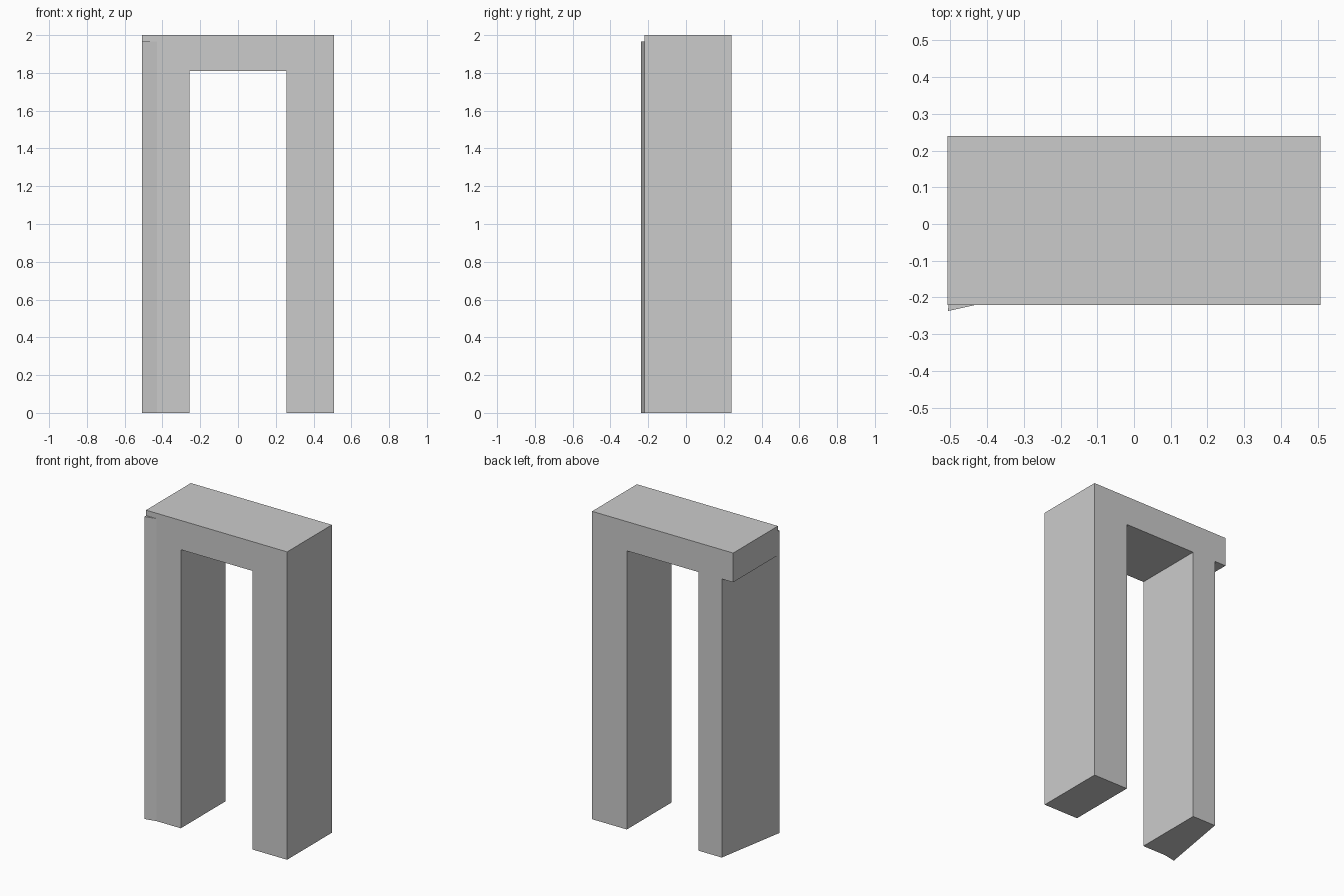
import bpy, bmesh
from mathutils import Vector

cube = bpy.data.objects.get("Cube")
if cube:
    bpy.data.objects.remove(cube, do_unlink=True)

FRONT, BACK = -0.22, 0.24
OUTER, INNER = 0.507, 0.257
LINTEL_Z, TOP = 1.81, 2.0

grey = bpy.data.materials.new("plain_grey")
grey.use_nodes = True
grey.diffuse_color = (0.6, 0.6, 0.6, 1)
grey.node_tree.nodes["Principled BSDF"].inputs["Base Color"].default_value = grey.diffuse_color


def prism(name, outline, direction):
    """Extrude a flat closed outline along a direction."""
    bm = bmesh.new()
    face = bm.faces.new([bm.verts.new(p) for p in outline])
    new = bmesh.ops.extrude_face_region(bm, geom=[face], use_keep_orig=True)["geom"]
    moved = [v for v in new if isinstance(v, bmesh.types.BMVert)]
    bmesh.ops.translate(bm, verts=moved, vec=Vector(direction))
    bmesh.ops.recalc_face_normals(bm, faces=bm.faces)
    mesh = bpy.data.meshes.new(name)
    bm.to_mesh(mesh)
    bm.free()
    mesh.materials.append(grey)
    obj = bpy.data.objects.new(name, mesh)
    bpy.context.collection.objects.link(obj)
    return obj


# Lintel and straight left post as one inverted L
profile = [(-OUTER, TOP), (-OUTER, LINTEL_Z), (INNER, LINTEL_Z),
           (INNER, 0), (OUTER, 0), (OUTER, TOP)]
prism("lintel_and_left_post", [(x, FRONT, z) for x, z in profile], (0, BACK - FRONT, 0))

# Right post, with a skewed outer side and a small flared front corner
footprint = [(-INNER, FRONT), (-INNER, BACK), (-0.425, BACK),
             (-OUTER, -0.237), (-0.43, FRONT)]
prism("right_post", [(x, y, 0) for x, y in footprint], (0, 0, 1.965))
